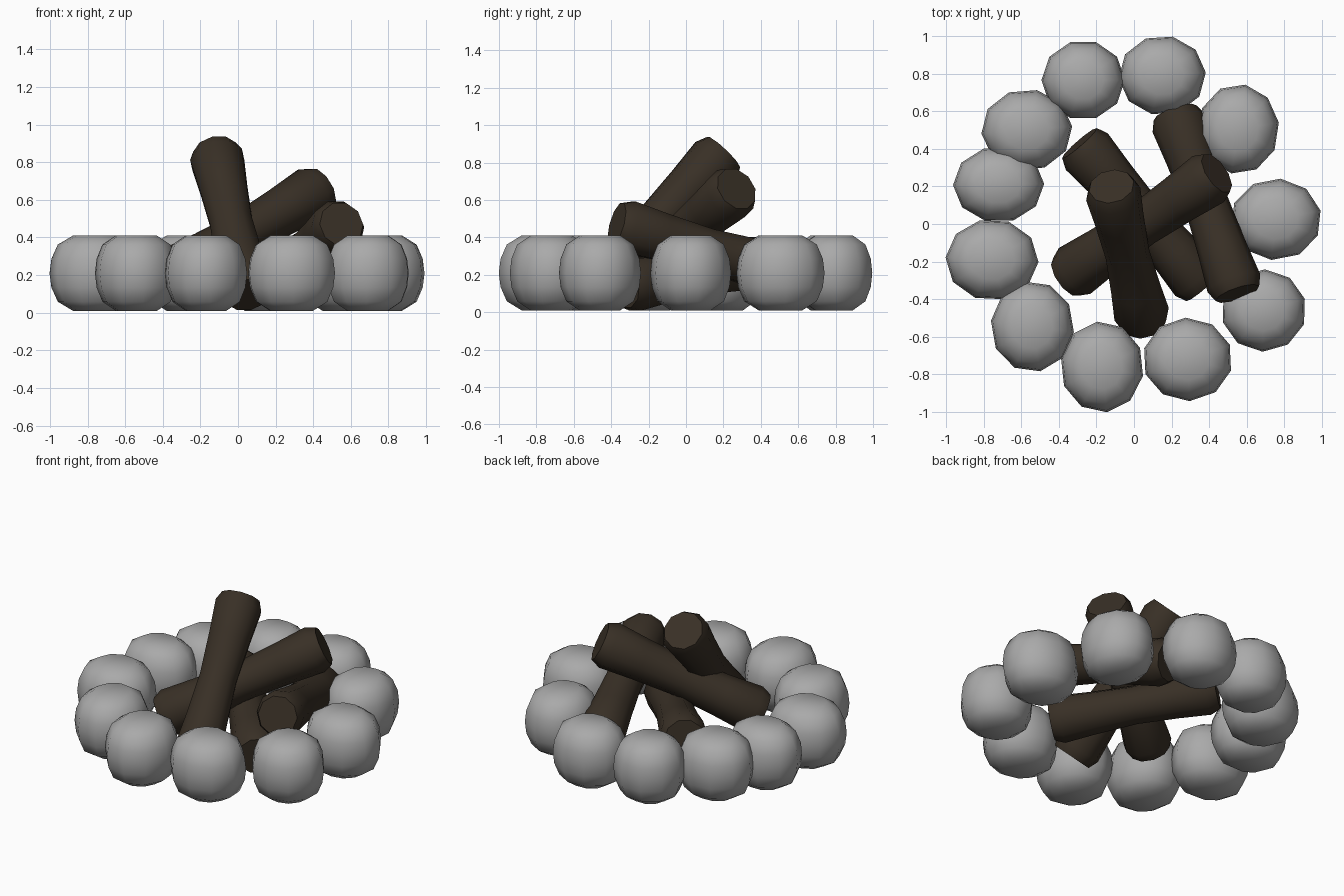
import bpy, bmesh, math
from mathutils import Vector

if "Cube" in bpy.data.objects:
    bpy.data.objects.remove(bpy.data.objects["Cube"])

def material(name, rgb):
    m = bpy.data.materials.new(name)
    m.diffuse_color = (*rgb, 1)
    m.use_nodes = True
    m.node_tree.nodes["Principled BSDF"].inputs["Base Color"].default_value = m.diffuse_color
    return m

STONE = material("stone grey", (0.40, 0.40, 0.40))
WOOD = material("charred brown", (0.040, 0.029, 0.019))

def lathe(name, profile, sides, mat, turn=0.0):
    """Closed solid of revolution around z from (radius, height) pairs."""
    bm = bmesh.new()
    rings = [[bm.verts.new((r * math.cos(turn + 2 * math.pi * i / sides),
                            r * math.sin(turn + 2 * math.pi * i / sides), z))
              for i in range(sides)] for r, z in profile]
    for a, b in zip(rings, rings[1:]):
        for i in range(sides):
            j = (i + 1) % sides
            bm.faces.new((a[i], a[j], b[j], b[i]))
    bm.faces.new(rings[0][::-1])
    bm.faces.new(rings[-1])
    for f in bm.faces:
        f.smooth = True
    me = bpy.data.meshes.new(name)
    bm.to_mesh(me)
    bm.free()
    me.materials.append(mat)
    ob = bpy.data.objects.new(name, me)
    bpy.context.collection.objects.link(ob)
    return ob

# Ring of rounded stones: centre x, y and half widths
stones = [(-.27, .765, .22, .21), (.15, .79, .23, .21), (.555, .505, .215, .237),
          (.755, .025, .24, .215), (.69, -.46, .225, .217), (.285, -.72, .237, .22),
          (-.17, -.76, .22, .24), (-.54, -.545, .22, .24), (-.755, -.19, .245, .215),
          (-.72, .21, .24, .20), (-.57, .50, .24, .215)]
half = [(.50, 1.0), (.83, .76), (.97, .38)]
stone_profile = [(r, -z) for r, z in half] + [(1.01, 0)] + half[::-1]
for n, (x, y, rx, ry) in enumerate(stones):
    ob = lathe(f"stone_{n + 1}", stone_profile, 10, STONE, turn=n * 0.7)
    ob.location = (x, y, .21)
    ob.scale = (rx, ry, .20)

# Stacked logs, thick at the ends and narrower at the waist
logs = [((.05, -.52, .095), (-.12, .20, .855)),
        ((-.36, -.28, .19), (.44, .27, .66)),
        ((.22, .59, .20), (.55, -.37, .47)),
        ((-.29, .43, .27), (.37, -.33, .14))]
for n, (a, b) in enumerate(logs):
    a, b = Vector(a), Vector(b)
    h = (b - a).length / 2
    prof = [(.122, -h), (.148, -h + .06), (.132, -h * .5), (.118, 0),
            (.132, h * .5), (.148, h - .06), (.122, h)]
    ob = lathe(f"log_{n + 1}", prof, 10, WOOD)
    ob.location = (a + b) / 2
    ob.rotation_mode = 'QUATERNION'
    ob.rotation_quaternion = (b - a).to_track_quat('Z', 'Y')
    bpy.context.view_layer.objects.active = ob
    ob.select_set(True)
    bpy.ops.object.shade_smooth_by_angle(angle=math.radians(50))
    ob.select_set(False)
